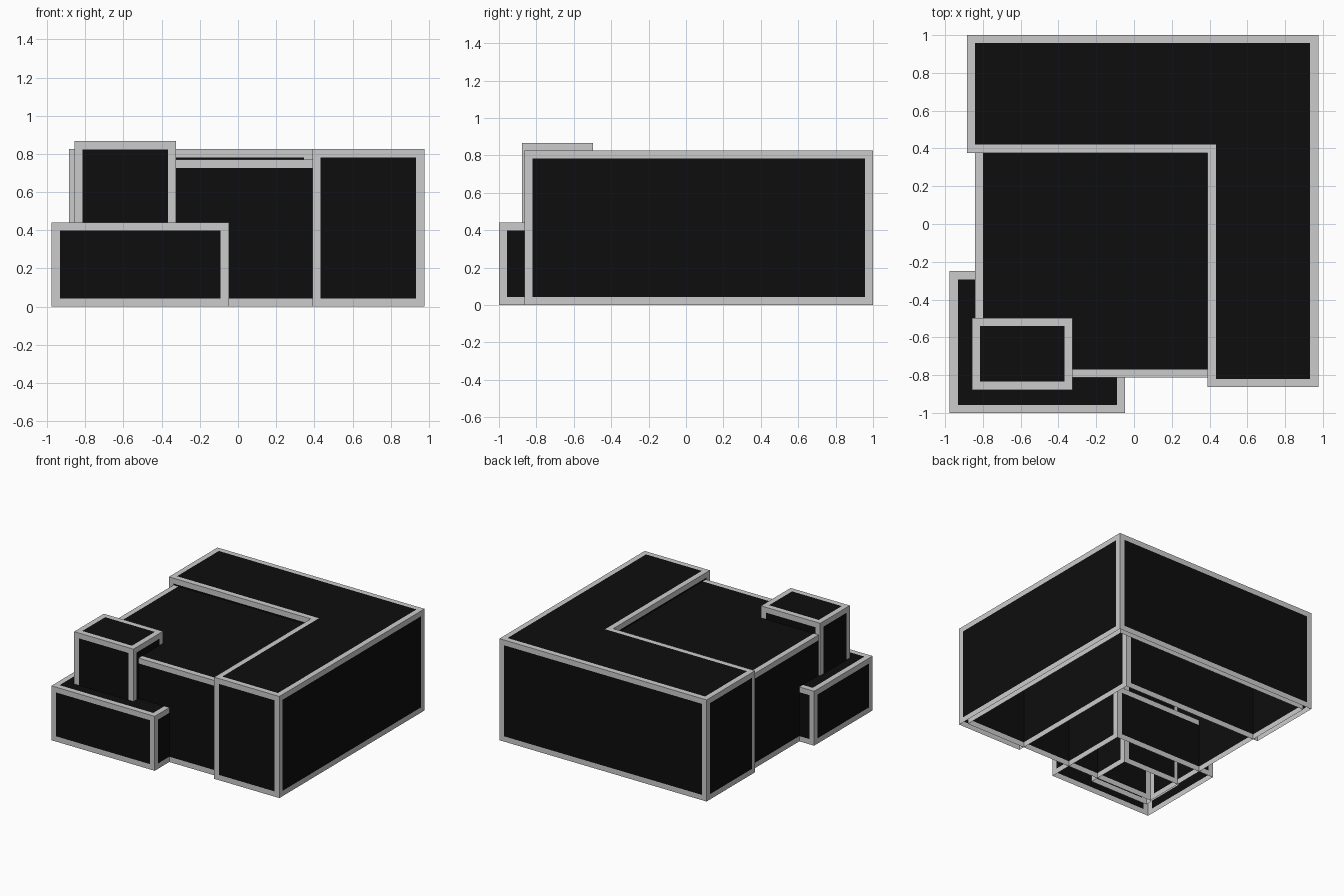
import bpy
import bmesh

if "Cube" in bpy.data.objects:
    bpy.data.objects.remove(bpy.data.objects["Cube"])

TRIM = 0.043  # width of the pale border on every face


def material(name, value):
    mat = bpy.data.materials.new(name)
    mat.diffuse_color = (value, value, value, 1)
    mat.use_nodes = True
    mat.node_tree.nodes["Principled BSDF"].inputs["Base Color"].default_value = mat.diffuse_color
    return mat


trim_mat = material("trim", 0.7)
panel_mat = material("panel", 0.004)


def volume(name, outline, height):
    """Open-bottomed flat-roofed shell with a border around each face."""
    bm = bmesh.new()
    base = [bm.verts.new((x, y, 0)) for x, y in outline]
    top = [bm.verts.new((x, y, height)) for x, y in outline]
    n = len(outline)
    panels = [bm.faces.new(top)]
    for i in range(n):
        j = (i + 1) % n
        panels.append(bm.faces.new((base[i], base[j], top[j], top[i])))
    bm.normal_update()
    bmesh.ops.inset_individual(bm, faces=panels, thickness=TRIM, use_even_offset=True)
    centres = set(panels)
    for face in bm.faces:
        face.material_index = 1 if face in centres else 0
    mesh = bpy.data.meshes.new(name)
    bm.to_mesh(mesh)
    bm.free()
    mesh.materials.append(trim_mat)
    mesh.materials.append(panel_mat)
    obj = bpy.data.objects.new(name, mesh)
    bpy.context.collection.objects.link(obj)
    return obj


def box(x0, x1, y0, y1):
    return [(x0, y0), (x1, y0), (x1, y1), (x0, y1)]


# L-shaped outer wing
volume("l_shaped_wing", [(0.39, -0.863), (0.976, -0.863), (0.976, 1.0),
                         (-0.885, 1.0), (-0.885, 0.377), (0.39, 0.377)], 0.825)
# Main hall, running on underneath the wing
volume("main_hall", box(-0.843, 0.933, -0.813, 0.955), 0.77)
# Low porch at the front left corner
volume("porch", box(-0.976, -0.048, -1.0, -0.25), 0.442)
# Tower rising through porch and hall
volume("tower", box(-0.857, -0.325, -0.878, -0.498), 0.867)
